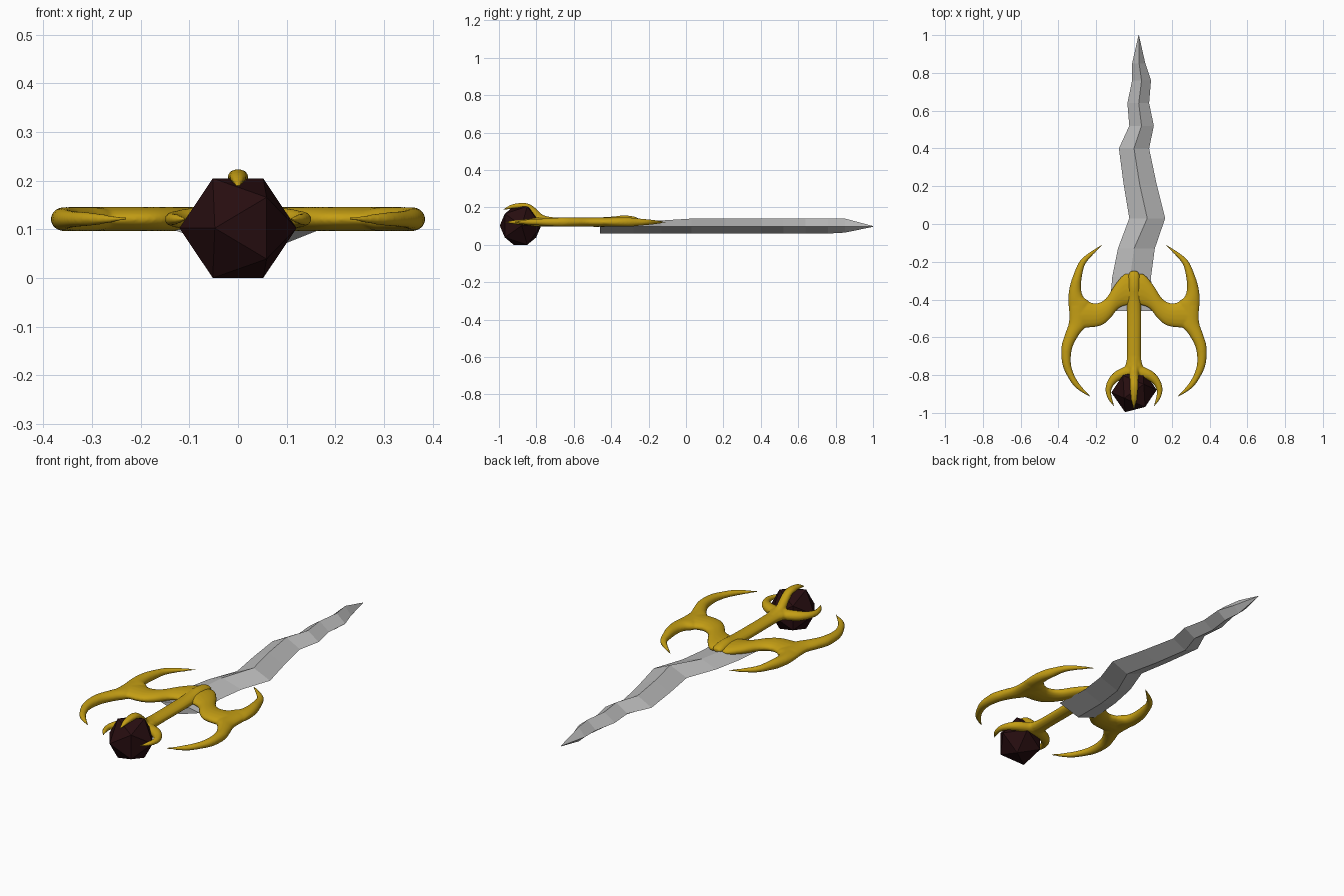
import bpy
import bmesh
import math
from mathutils import Matrix, Vector

cube = bpy.data.objects.get("Cube")
if cube:
    bpy.data.objects.remove(cube, do_unlink=True)


def make_material(name, color, metallic=0.0):
    mat = bpy.data.materials.new(name)
    mat.use_nodes = True
    mat.diffuse_color = (*color, 1)
    shader = mat.node_tree.nodes["Principled BSDF"]
    shader.inputs["Base Color"].default_value = (*color, 1)
    shader.inputs["Metallic"].default_value = metallic
    return mat


gold = make_material("gold", (0.55, 0.34, 0.007))
steel = make_material("steel", (0.5, 0.5, 0.5))
dark_red = make_material("dark red gem", (0.02, 0.004, 0.005))

MID_Z = 0.121       # height of the hilt's middle plane
HALF_THICK = 0.025  # half thickness of the flat ornaments


def make_object(name, bm, material):
    bmesh.ops.recalc_face_normals(bm, faces=bm.faces[:])
    mesh = bpy.data.meshes.new(name)
    bm.to_mesh(mesh)
    bm.free()
    mesh.materials.append(material)
    obj = bpy.data.objects.new(name, mesh)
    bpy.context.collection.objects.link(obj)
    return obj


def catmull(rows, steps=5):
    """Smoothly resample a list of equally long number tuples."""
    last = len(rows) - 1
    result = []
    for i in range(last):
        quad = [rows[max(0, min(last, i + k))] for k in (-1, 0, 1, 2)]
        for s in range(steps):
            t = s / steps
            result.append([
                0.5 * (2 * b + (c - a) * t + (2 * a - 5 * b + 4 * c - d) * t ** 2
                       + (3 * b - a - 3 * c + d) * t ** 3)
                for a, b, c, d in zip(*quad)])
    result.append(list(rows[last]))
    return result


def skin(bm, rings):
    """Join rings of points into a closed skin."""
    loops = [[bm.verts.new(p) for p in ring] for ring in rings]
    for one, two in zip(loops, loops[1:]):
        for i in range(len(one)):
            j = (i + 1) % len(one)
            bm.faces.new((one[i], one[j], two[j], two[i]))
    bm.faces.new(loops[0])
    bm.faces.new(loops[-1])


def sweep(bm, rows, place, sides=16):
    """Sweep an ellipse between two edge points; rows are a1, b1, a2, b2[, half depth]."""
    rings = []
    for row in catmull(rows):
        first, second = Vector(row[:2]), Vector(row[2:4])
        centre, half = (first + second) / 2, (first - second) / 2
        depth = row[4] if len(row) > 4 else min(HALF_THICK, 0.9 * half.length)
        ring = []
        for k in range(sides):
            angle = math.tau * k / sides
            p = centre + half * math.cos(angle)
            ring.append(place(p.x, p.y, depth * math.sin(angle)))
        rings.append(ring)
    skin(bm, rings)


def flat_pair(bm, rows):
    """Sweep a flat ornament on both sides of the hilt."""
    for side in (1, -1):
        sweep(bm, rows, lambda a, b, t: Vector((side * a, b, MID_Z + t)))


def upright(a, b, t):
    return Vector((t, a, b))


def blend(obj):
    """Fuse overlapping sweeps into one soft casting."""
    remesh = obj.modifiers.new("fuse", "REMESH")
    remesh.mode = "VOXEL"
    remesh.voxel_size = 0.005
    remesh.use_smooth_shade = True
    soften = obj.modifiers.new("soften", "SMOOTH")
    soften.factor = 0.5
    soften.iterations = 4


# Wavy blade: y, left edge x, ridge x, right edge x, ridge top z
blade_rows = [
    (-0.46, -0.13, -0.02, 0.1, 0.12),
    (-0.28, -0.115, -0.02, 0.09, 0.125),
    (-0.13, -0.085, 0.0, 0.11, 0.13),
    (0.03, -0.025, 0.07, 0.165, 0.14),
    (0.21, -0.055, 0.03, 0.12, 0.14),
    (0.4, -0.08, 0.0, 0.08, 0.14),
    (0.52, -0.025, 0.04, 0.105, 0.14),
    (0.64, -0.035, 0.025, 0.08, 0.14),
    (0.76, -0.01, 0.04, 0.09, 0.14),
    (0.85, -0.01, 0.027, 0.06, 0.14),
    (1.0, 0.024, 0.025, 0.026, 0.1),
]
bm = bmesh.new()
rings = []
for y, left, ridge, right, top in blade_rows:
    bottom = 0.06 if y < 0.8 else 0.065 if y < 0.9 else 0.096
    rings.append([(left, y, 0.098), (ridge, y, top),
                  (right, y, 0.098), (ridge, y, bottom)])
skin(bm, rings)
make_object("blade", bm, steel)

# Guard: arms, forward horns and rear horns
bm = bmesh.new()
flat_pair(bm, [
    (0, -0.265, 0, -0.43), (0.05, -0.265, 0.04, -0.43),
    (0.1, -0.32, 0.085, -0.45), (0.15, -0.395, 0.13, -0.505),
    (0.2, -0.42, 0.18, -0.54), (0.25, -0.41, 0.26, -0.55),
    (0.3, -0.42, 0.3, -0.55)])
flat_pair(bm, [
    (0.25, -0.5, 0.335, -0.51), (0.235, -0.42, 0.345, -0.45),
    (0.268, -0.385, 0.348, -0.4), (0.28, -0.34, 0.343, -0.345),
    (0.274, -0.27, 0.323, -0.275), (0.25, -0.2, 0.278, -0.185),
    (0.166, -0.112, 0.17, -0.108)])
flat_pair(bm, [
    (0.25, -0.44, 0.345, -0.44), (0.25, -0.53, 0.345, -0.52),
    (0.29, -0.585, 0.366, -0.585), (0.325, -0.65, 0.384, -0.65),
    (0.335, -0.72, 0.381, -0.735), (0.324, -0.78, 0.356, -0.8),
    (0.29, -0.845, 0.308, -0.868), (0.23, -0.912, 0.225, -0.92)])
blend(make_object("guard", bm, gold))

# Grip with the ridge over the guard, drawn in profile with its half width
bm = bmesh.new()
sweep(bm, [
    (-0.25, 0.138, -0.25, 0.12, 0.02), (-0.275, 0.15, -0.275, 0.11, 0.03),
    (-0.33, 0.157, -0.33, 0.1, 0.033), (-0.4, 0.15, -0.4, 0.098, 0.036),
    (-0.5, 0.146, -0.5, 0.098, 0.038), (-0.7, 0.146, -0.7, 0.098, 0.038),
    (-0.76, 0.15, -0.76, 0.097, 0.048), (-0.81, 0.146, -0.81, 0.1, 0.04)],
    upright)

# Claws holding the gem: one on top, one on each side
sweep(bm, [
    (-0.7, 0.146, -0.72, 0.11, 0.03), (-0.76, 0.157, -0.79, 0.115, 0.026),
    (-0.795, 0.187, -0.83, 0.16, 0.024), (-0.83, 0.214, -0.847, 0.183, 0.022),
    (-0.87, 0.224, -0.87, 0.193, 0.021), (-0.93, 0.216, -0.925, 0.193, 0.016),
    (-0.978, 0.19, -0.974, 0.186, 0.004)],
    upright)
flat_pair(bm, [
    (0, -0.73, 0, -0.82), (0.05, -0.755, 0.04, -0.82),
    (0.105, -0.785, 0.07, -0.825), (0.14, -0.83, 0.105, -0.85),
    (0.151, -0.88, 0.121, -0.885), (0.136, -0.93, 0.115, -0.925),
    (0.097, -0.978, 0.1, -0.974)])
blend(make_object("grip_and_claws", bm, gold))

# Faceted gem pommel: a twenty-sided solid resting on one edge
phi = (1 + math.sqrt(5)) / 2
bm = bmesh.new()
for a in (-1, 1):
    for b in (-phi, phi):
        for corner in ((0, a, b), (a, b, 0), (b, 0, a)):
            bm.verts.new(corner)
bmesh.ops.convex_hull(bm, input=bm.verts[:])
bm.transform(Matrix.Translation((0, -0.885, 0.1025))
             @ Matrix.Rotation(math.radians(-55), 4, "Z")
             @ Matrix.Scale(0.1025 / phi, 4))
make_object("gem_pommel", bm, dark_red)
